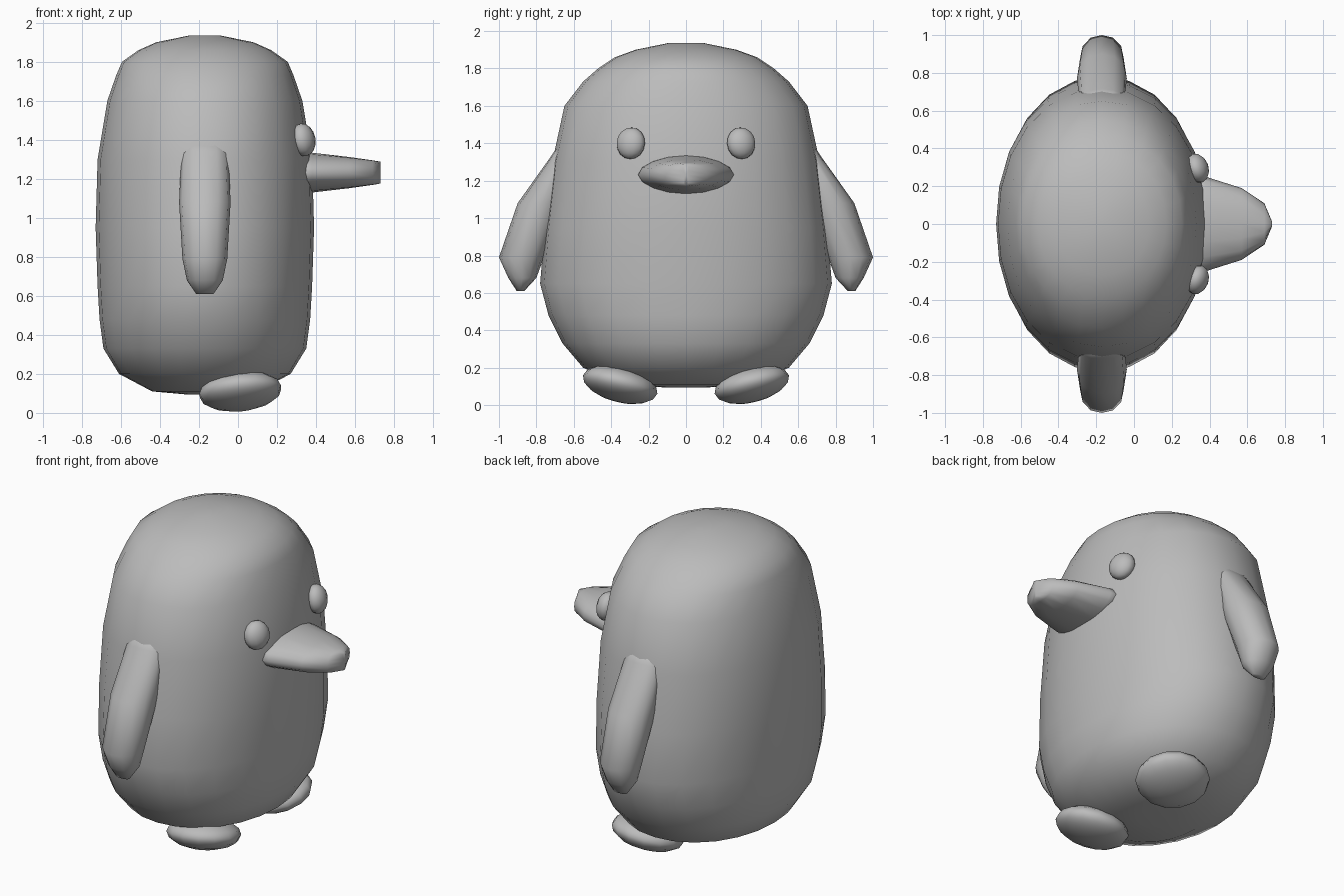
import bpy, bmesh
from math import cos, sin, tau, radians
from mathutils import Vector

cube = bpy.data.objects.get("Cube")
if cube:
    bpy.data.objects.remove(cube, do_unlink=True)

# Single matte grey for the whole figure
GREY = (0.5, 0.5, 0.5, 1)
mat = bpy.data.materials.new("plain grey")
mat.use_nodes = True
mat.diffuse_color = GREY
mat.node_tree.nodes["Principled BSDF"].inputs["Base Color"].default_value = GREY

AXIS_X = -0.17  # fore-aft middle of the body


def finish(name, bm):
    bmesh.ops.recalc_face_normals(bm, faces=bm.faces)
    mesh = bpy.data.meshes.new(name)
    bm.to_mesh(mesh)
    bm.free()
    mesh.materials.append(mat)
    for poly in mesh.polygons:
        poly.use_smooth = True
    obj = bpy.data.objects.new(name, mesh)
    bpy.context.collection.objects.link(obj)
    return obj


def loft(name, sections, u, v, sides):
    """Skin rounded rings: (centre, half size along u, half size along v, squareness)."""
    bm = bmesh.new()
    rings = []
    for centre, hu, hv, power in sections:
        ring = []
        for i in range(sides):
            c, s = cos(tau * i / sides), sin(tau * i / sides)
            scale = (abs(c) ** power + abs(s) ** power) ** (-1 / power)
            ring.append(bm.verts.new(Vector(centre) + (u * hu * c + v * hv * s) * scale))
        rings.append(ring)
    for a, b in zip(rings, rings[1:]):
        for i in range(sides):
            j = (i + 1) % sides
            bm.faces.new((a[i], a[j], b[j], b[i]))
    # Close both ends with fans
    for ring, section in ((rings[0], sections[0]), (rings[-1], sections[-1])):
        tip = bm.verts.new(section[0])
        for i in range(sides):
            bm.faces.new((ring[i], ring[(i + 1) % sides], tip))
    return finish(name, bm)


def ellipsoid(name, centre, size, rotation, segments, rings):
    bm = bmesh.new()
    bmesh.ops.create_uvsphere(bm, u_segments=segments, v_segments=rings, radius=1)
    obj = finish(name, bm)
    obj.location, obj.scale, obj.rotation_euler = centre, size, rotation
    return obj


X, Y, Z = Vector((1, 0, 0)), Vector((0, 1, 0)), Vector((0, 0, 1))

# Body: height, half depth, half width
body_profile = [
    (0.095, 0.10, 0.12), (0.11, 0.27, 0.34), (0.20, 0.44, 0.55), (0.33, 0.52, 0.66),
    (0.48, 0.54, 0.735), (0.65, 0.55, 0.78), (0.95, 0.56, 0.755), (1.30, 0.55, 0.715),
    (1.60, 0.50, 0.65), (1.73, 0.455, 0.55), (1.80, 0.425, 0.47), (1.86, 0.34, 0.38),
    (1.90, 0.25, 0.27), (1.935, 0.08, 0.10),
]
loft("body", [((AXIS_X, 0, z), hx, hy, 2.1) for z, hx, hy in body_profile], X, Y, 24)

# Beak: distance forward, half width, half height, squareness
beak_profile = [(0.30, 0.265, 0.107, 1.9), (0.38, 0.25, 0.102, 1.9), (0.57, 0.19, 0.08, 2.3),
                (0.69, 0.11, 0.063, 3), (0.73, 0.015, 0.056, 3)]
loft("beak", [((x, 0, 1.232), hy, hz, p) for x, hy, hz, p in beak_profile], Y, Z, 16)

# Flippers: height, distance out, half thickness, half width
flipper_profile = [(1.40, 0.65, 0.03, 0.09), (1.34, 0.66, 0.055, 0.12), (1.08, 0.77, 0.13, 0.132),
                   (0.79, 0.88, 0.12, 0.115), (0.68, 0.875, 0.075, 0.092), (0.61, 0.885, 0.02, 0.045)]

for side, s in (("left", 1), ("right", -1)):
    loft(side + "_flipper", [((AXIS_X, s * y, z), hx, hy, 2.2)
                             for z, y, hy, hx in flipper_profile], X, Y, 12)
    ellipsoid(side + "_eye", (0.335, s * 0.295, 1.4), (0.06, 0.08, 0.085),
              (0, radians(-10), s * radians(20)), 12, 8)
    ellipsoid(side + "_foot", (0.012, s * 0.352, 0.11), (0.215, 0.205, 0.093),
              (s * radians(14), radians(-6), 0), 14, 8)
